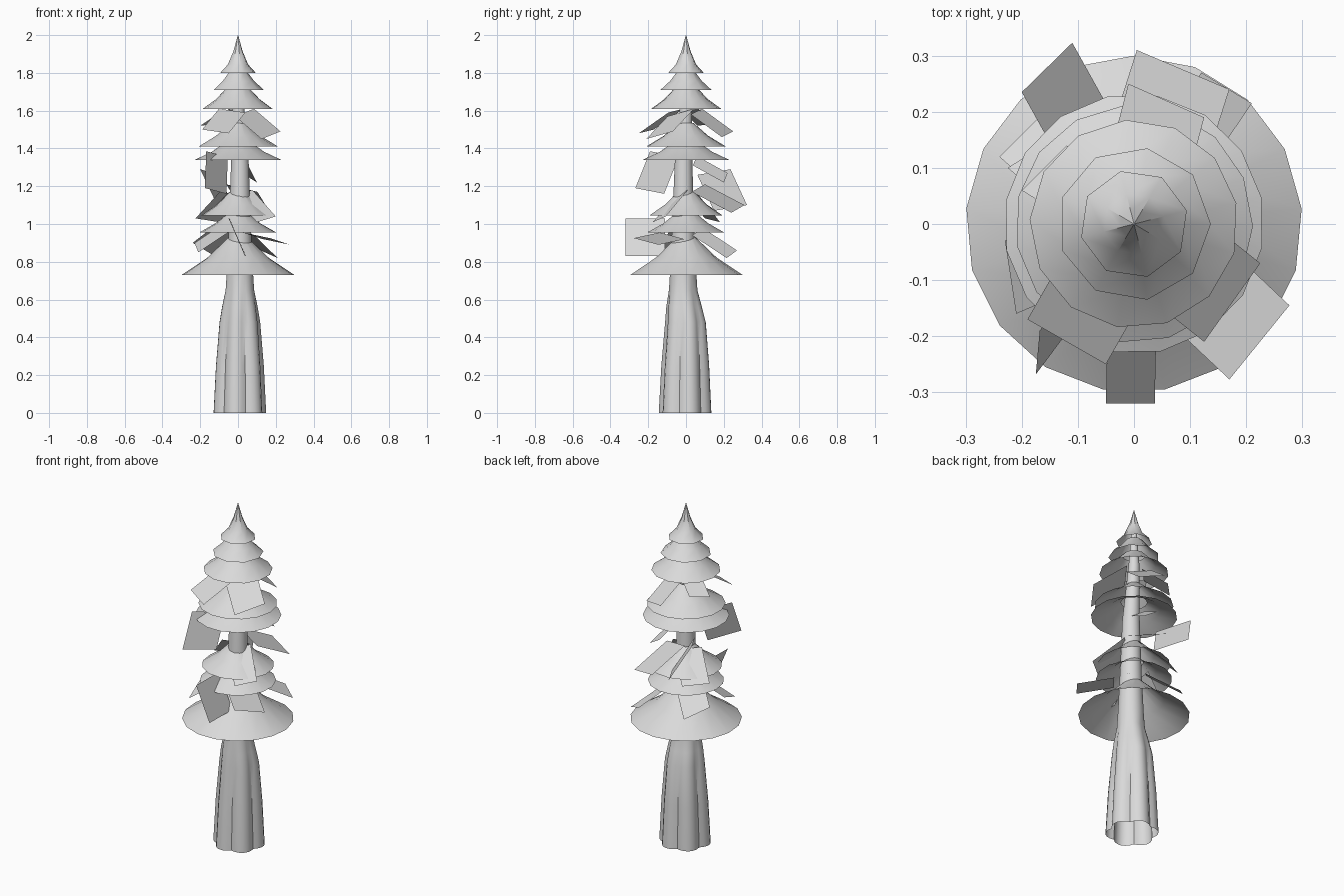
import bpy, math
from mathutils import Vector

grey = bpy.data.materials.new("pale_grey")
grey.diffuse_color = (0.7, 0.7, 0.7, 1)


def add_mesh(name, verts, faces, angle=None):
    me = bpy.data.meshes.new(name)
    me.from_pydata(verts, [], faces)
    me.materials.append(grey)
    ob = bpy.data.objects.new(name, me)
    bpy.context.collection.objects.link(ob)
    if angle:
        bpy.ops.object.select_all(action='DESELECT')
        ob.select_set(True)
        bpy.context.view_layer.objects.active = ob
        bpy.ops.object.shade_smooth_by_angle(angle=math.radians(angle))
    return ob


def loft(name, rings, sides, turn=0.0, lobes=0, angle=40):
    """Open tube through rings of (radius, z, centre x, centre y, flute depth)."""
    verts, faces = [], []
    for r, z, cx, cy, flute in rings:
        for i in range(sides):
            a = turn + math.tau * i / sides
            k = 1 - flute * (1 - abs(math.cos(lobes * (a - turn) / 2)))
            verts.append((cx + r * k * math.cos(a), cy + r * k * math.sin(a), z))
    for j in range(len(rings) - 1):
        for i in range(sides):
            n = (i + 1) % sides
            faces.append((j * sides + i, j * sides + n,
                          (j + 1) * sides + n, (j + 1) * sides + i))
    return add_mesh(name, verts, faces, angle)


# Trunk: fluted, flared base narrowing to a thin pole
loft("trunk", [
    (0.143, 0.00, 0.01, -0.005, 0.17), (0.130, 0.25, 0.01, -0.004, 0.17),
    (0.110, 0.48, 0.01, -0.003, 0.14), (0.096, 0.56, 0.01, -0.01, 0.10),
    (0.076, 0.65, 0.01, -0.015, 0.03), (0.070, 0.74, 0.01, -0.015, 0.0),
    (0.058, 1.00, 0.01, -0.015, 0.0), (0.047, 1.32, 0.01, -0.013, 0.0),
    (0.030, 1.65, 0.0, 0.0, 0.0), (0.012, 1.90, 0.0, 0.0, 0.0)], 36,
    math.radians(15), 6)

# Foliage skirts: rim radius, rim z, neck radius, neck z, sides
skirts = [
    (0.137, 1.71, 0.045, 1.81, 9),
    (0.186, 1.61, 0.060, 1.72, 13),
    (0.212, 1.41, 0.040, 1.535, 15),
    (0.232, 1.34, 0.070, 1.43, 16),
    (0.195, 1.045, 0.045, 1.17, 14),
    (0.205, 0.955, 0.050, 1.06, 15),
    (0.300, 0.73, 0.050, 0.93, 17),
]
for n, (r, z, rn, zn, s) in enumerate(skirts):
    mid = (rn + (r - rn) * 0.45, z + (zn - z) * 0.46, 0, 0, 0)
    loft("foliage_skirt_%d" % (n + 1),
         [(r, z, 0, 0, 0), mid, (rn, zn, 0, 0, 0)], s, 0.2 * n)

# Pointed crown
loft("crown", [(0.097, 1.80, 0, 0, 0), (0.055, 1.845, 0, 0, 0),
               (0.025, 1.915, 0, 0, 0), (0.001, 2.0, 0, 0, 0)], 8, 0.25)

# Loose branch cards: two outer corners, inward length, inward rise
cards = [
    ((-0.05, -0.32, 1.03), (0.037, -0.32, 0.83), 0.21, 0.0),
    ((-0.175, -0.268, 1.19), (-0.168, -0.19, 1.385), 0.19, -0.03),
    ((-0.11, 0.323, 1.10), (-0.20, 0.235, 1.29), 0.20, -0.03),
    ((0.277, -0.145, 0.89), (0.17, -0.277, 0.925), 0.20, 0.03),
    ((0.005, 0.31, 1.10), (0.17, 0.24, 1.06), 0.22, 0.11),
    ((-0.01, 0.25, 1.49), (0.125, 0.19, 1.46), 0.17, 0.12),
    ((-0.19, -0.17, 1.50), (-0.05, -0.25, 1.48), 0.18, 0.11),
    ((0.225, -0.07, 1.49), (0.125, -0.21, 1.45), 0.18, 0.12),
    ((0.10, 0.20, 1.22), (0.02, 0.22, 1.27), 0.17, 0.09),
    ((-0.225, 0.10, 1.03), (-0.10, 0.18, 1.01), 0.17, 0.14),
    ((0.20, -0.107, 1.04), (0.10, -0.175, 1.01), 0.17, 0.14),
    ((0.12, 0.27, 0.86), (0.21, 0.215, 0.82), 0.22, 0.12),
    ((-0.24, 0.12, 0.90), (-0.14, 0.22, 0.84), 0.19, 0.11),
    ((-0.21, -0.16, 0.85), (-0.23, -0.03, 0.90), 0.18, 0.11),
    ((-0.20, 0.06, 1.52), (-0.12, 0.14, 1.53), 0.14, 0.08),
]
for n, (a, b, length, rise) in enumerate(cards):
    a, b = Vector(a), Vector(b)
    inward = -(a + b) / 2
    inward.z = 0
    step = inward.normalized() * length + Vector((0, 0, rise))
    add_mesh("branch_card_%d" % (n + 1), [a, b, b + step, a + step], [(0, 1, 2, 3)])
